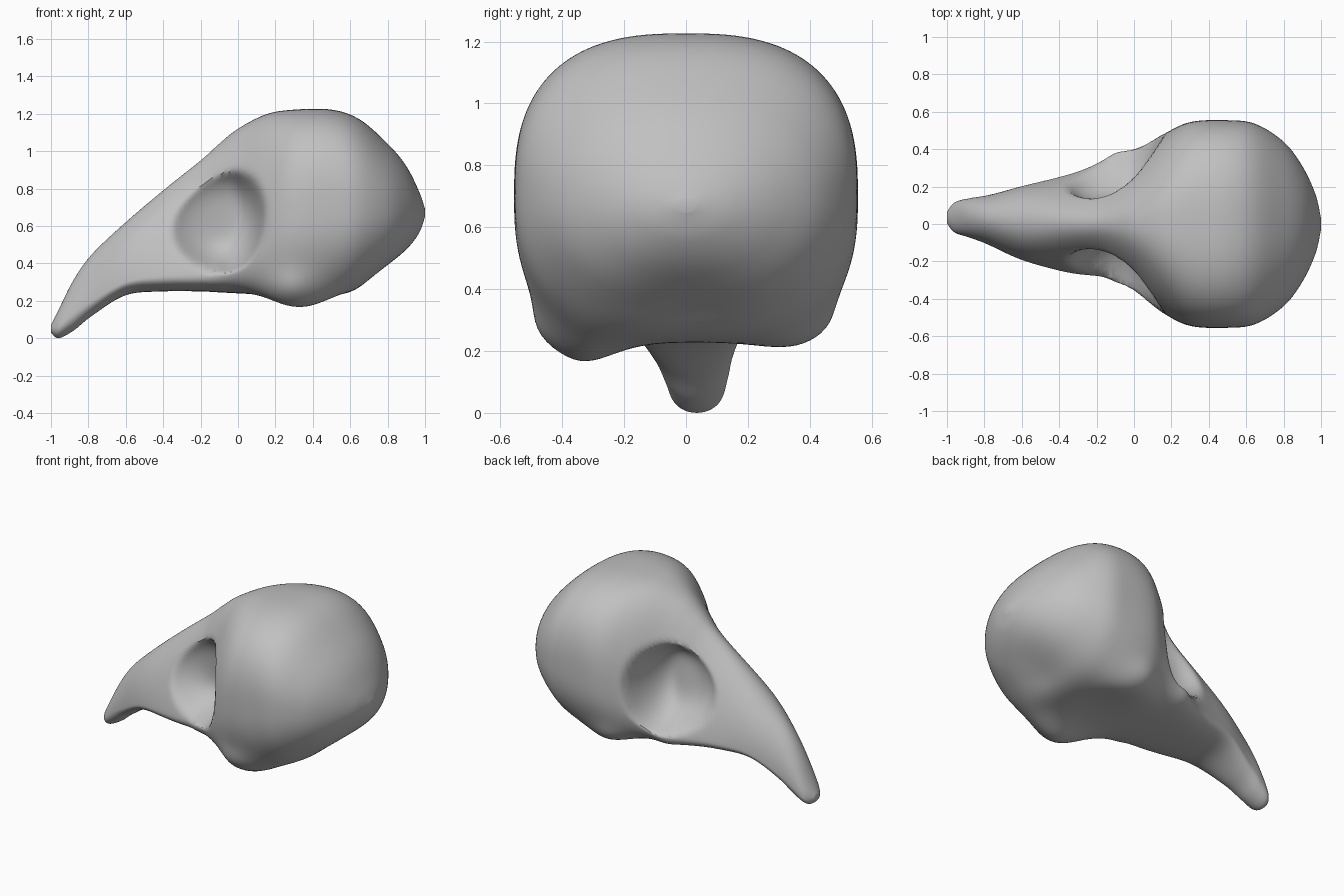
import bpy, bmesh, math
from mathutils import Vector

cube = bpy.data.objects.get("Cube")
if cube:
    bpy.data.objects.remove(cube, do_unlink=True)

bone = bpy.data.materials.new("bone_grey")
bone.use_nodes = True
bone.diffuse_color = (0.53, 0.53, 0.53, 1)
bone.node_tree.nodes["Principled BSDF"].inputs["Base Color"].default_value = bone.diffuse_color

# Profile from beak tip to back of head: x, top z, bottom z, widest z, half width
PROFILE = [
    (-1, .07, .03, .05, .03),
    (-.96, .15, 0, .06, .08),
    (-.88, .31, .04, .13, .105),
    (-.78, .45, .12, .2, .132),
    (-.6, .62, .23, .3, .197),
    (-.4, .79, .25, .33, .25),
    (-.2, .95, .25, .34, .3),
    (-.1, 1.04, .245, .36, .345),
    (0, 1.12, .24, .43, .385),
    (.15, 1.197, .235, .58, .475),
    (.3, 1.222, .235, .67, .545),
    (.5, 1.222, .23, .71, .555),
    (.65, 1.17, .26, .71, .535),
    (.8, 1.04, .35, .69, .44),
    (.9, .92, .45, .68, .31),
    (.97, .78, .56, .67, .16),
    (1, .69, .65, .67, .03),
]
RINGS_PER_SPAN, SEGMENTS = 9, 128


def blend(a, b, c, d, t):
    """Smooth curve through b and c, one value at a time."""
    return [q + .5 * t * (r - p + t * (2 * p - 5 * q + 4 * r - s + t * (3 * (q - r) + s - p)))
            for p, q, r, s in zip(a, b, c, d)]


def power(value, squareness):
    return math.copysign(abs(value) ** (2 / squareness), value)


def bump(value, middle, width, sharpness=2):
    """Bell curve that is 1 at the middle."""
    return math.exp(-abs((value - middle) / width) ** sharpness)


def shape(x, y, z):
    side = 1 if y > 0 else -1
    a = abs(y)
    # Ear lobes under the cranium, lower on the right
    lobe = bump(x, .32, .22) * bump(a, .36, .17) * bump(z, .24, .2)
    z -= lobe * (.115 if side < 0 else .06)
    a += .045 * bump(x, .28, .13) * bump(z, .25, .1) * min(1, a / .3)
    # Hollow at the nape
    x -= .06 * bump(x, .76, .2) * bump(y, 0, .2) * bump(z, .37, .14)
    # Eye sockets, sloping in from the front and steep at the back
    dx = x + .07
    e = (dx / (.33 if dx < 0 else .21)) ** 2 + ((z - .65) / .3) ** 2
    if e < 1:
        a = min(a, .1 + (.26 + .37 * dx) * e * e)
    return Vector((x, side * a, z))


def section(x, top, bottom, wide, half):
    """Points of one cross-section: rounded roof, squarer underside."""
    upper = 2 + .65 * bump(x, .42, .35)
    lower = 2 + .8 * bump(x, .1, .6, 4)
    taper = .35 * bump(x, -.23, .3)
    lean = .035 * (bump(x, -.95, .25) + bump(x, -.1, .15))
    for k in range(SEGMENTS):
        angle = math.tau * k / SEGMENTS
        c, s = math.cos(angle), math.sin(angle)
        n = upper if s > 0 else lower
        height = top - wide if s > 0 else wide - bottom
        p = shape(x, half * power(c, n) * (1 - taper * max(s, 0)), wide + height * power(s, n))
        # The lower part leans to one side, the roof stays centred
        p.y += lean * min(1, max(0, (.8 - p.z) / .3))
        yield p


rings = []
last = len(PROFILE) - 1
for i in range(last):
    points = [PROFILE[min(max(i + k, 0), last)] for k in (-1, 0, 1, 2)]
    for j in range(RINGS_PER_SPAN):
        rings.append(blend(*points, j / RINGS_PER_SPAN))
rings.append(PROFILE[last])

# Skull: lofted cross-sections
bm = bmesh.new()
loops = [[bm.verts.new(p) for p in section(*ring)] for ring in rings]
for a, b in zip(loops, loops[1:]):
    for k in range(SEGMENTS):
        n = (k + 1) % SEGMENTS
        bm.faces.new((a[k], a[n], b[n], b[k]))
bm.faces.new(loops[0])
bm.faces.new(loops[-1])
bmesh.ops.recalc_face_normals(bm, faces=bm.faces)
mesh = bpy.data.meshes.new("skull")
bm.to_mesh(mesh)
bm.free()
mesh.materials.append(bone)
skull = bpy.data.objects.new("skull", mesh)
bpy.context.collection.objects.link(skull)

# Soften the carved rims
smooth = skull.modifiers.new("soften", 'SMOOTH')
smooth.factor = .5
smooth.iterations = 3
bpy.context.view_layer.objects.active = skull
skull.select_set(True)
bpy.ops.object.shade_smooth_by_angle(angle=math.radians(60))
